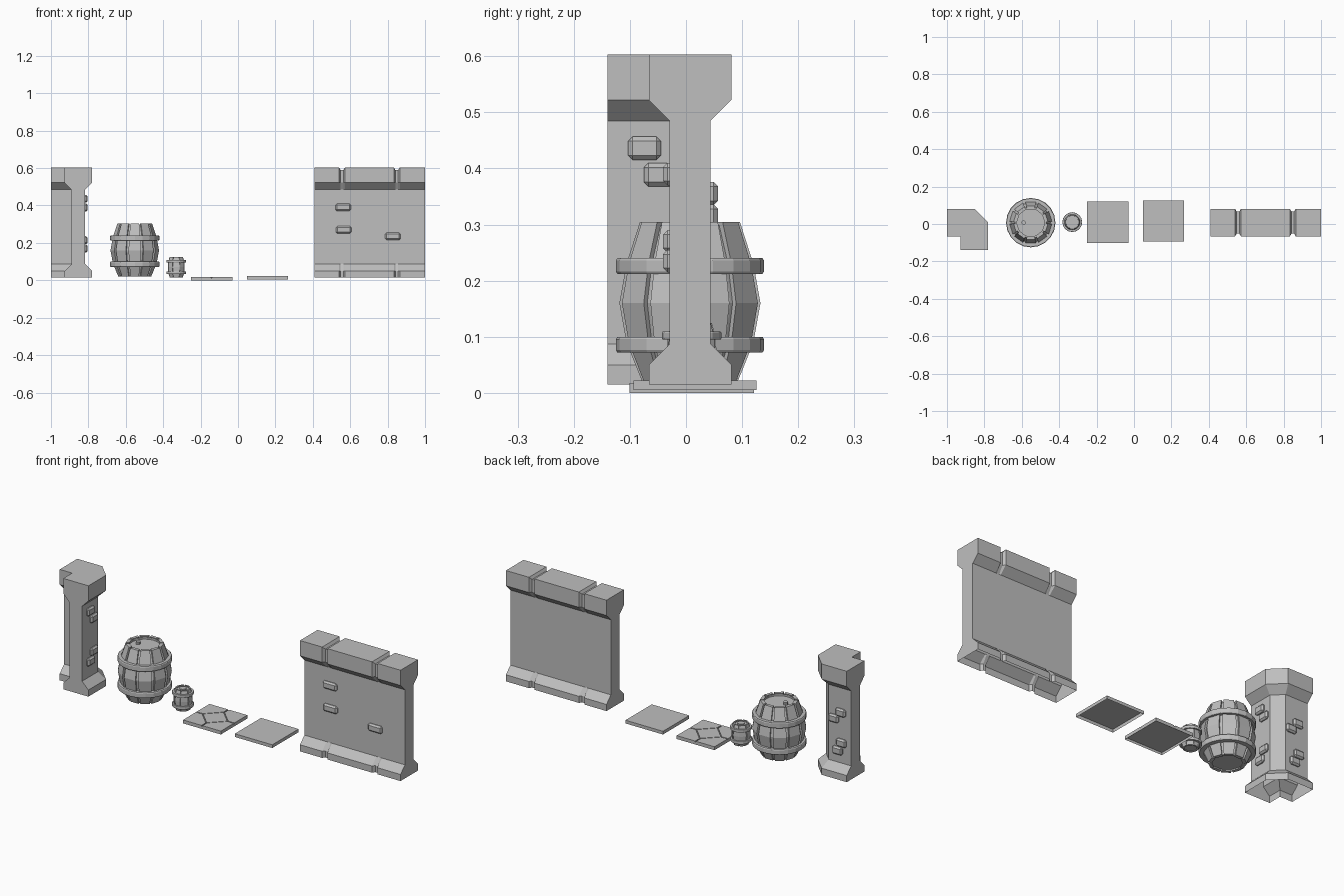
import bpy, bmesh
from math import sin, cos, radians, pi
from mathutils import Matrix, Vector

cube = bpy.data.objects.get("Cube")
if cube:
    bpy.data.objects.remove(cube, do_unlink=True)

stone = bpy.data.materials.new("plain_grey")
stone.use_nodes = True
GREY = (0.52, 0.52, 0.52, 1)
stone.diffuse_color = GREY
stone.node_tree.nodes["Principled BSDF"].inputs["Base Color"].default_value = GREY


def finish(name, bm):
    bmesh.ops.recalc_face_normals(bm, faces=bm.faces)
    mesh = bpy.data.meshes.new(name)
    bm.to_mesh(mesh)
    bm.free()
    mesh.materials.append(stone)
    obj = bpy.data.objects.new(name, mesh)
    bpy.context.collection.objects.link(obj)
    return obj


def loft(bm, rings, start=True, end=True, skip=()):
    """Skin a list of closed rings, leaving out the strips in skip."""
    loops = [[bm.verts.new(p) for p in ring] for ring in rings]
    n = len(loops[0])
    for a, b in zip(loops, loops[1:]):
        for i in range(n):
            if i not in skip:
                j = (i + 1) % n
                bm.faces.new((a[i], a[j], b[j], b[i]))
    if start:
        bm.faces.new(loops[0])
    if end:
        bm.faces.new(loops[-1])


def prism(bm, outline, z0, z1, bottom=False):
    loft(bm, [[(x, y, z) for x, y in outline] for z in (z0, z1)], start=bottom)


def circle(cx, cy, r, n, turn=0.0):
    return [(cx + r * cos(turn + 2 * pi * i / n), cy + r * sin(turn + 2 * pi * i / n))
            for i in range(n)]


def brick(name, centre, size):
    """Protruding stone with chamfered edges."""
    bm = bmesh.new()
    bmesh.ops.create_cube(bm, size=1, matrix=Matrix.Translation(centre) @ Matrix.Diagonal((*size, 1)))
    bmesh.ops.bevel(bm, geom=bm.edges[:], offset=0.008, segments=1, affect='EDGES')
    finish(name, bm)


# Shared heights of plinth, shaft and cap
FLOOR, PLINTH, SHAFT_LOW, SHAFT_HIGH, CAP, TOP = 0.015, 0.05, 0.087, 0.485, 0.522, 0.603
MID, WIDE, SLIM = 0.0075, 0.0735, 0.0365


# Straight wall: profile swept along x, pinched at the block joints
def wall_ring(x, pinch):
    half = [(WIDE - pinch, FLOOR), (WIDE - pinch, PLINTH), (SLIM, SHAFT_LOW),
            (SLIM, SHAFT_HIGH), (WIDE - pinch, CAP), (WIDE - pinch, TOP - pinch)]
    return ([(x, MID + w, z) for w, z in half] +
            [(x, MID - w, z) for w, z in reversed(half)])


sections = [wall_ring(0.41, 0)]
for joint in (0.556, 0.849):
    sections += [wall_ring(joint + dx, pinch) for dx, pinch in
                 ((-0.016, 0), (-0.007, 0.014), (0.007, 0.014), (0.016, 0))]
sections.append(wall_ring(1.0, 0))
bm = bmesh.new()
loft(bm, sections, skip=(11,))
finish("wall", bm)
for i, (x, z) in enumerate(((0.562, 0.39), (0.565, 0.27), (0.828, 0.235))):
    brick(f"wall_brick_{i}", (x, MID - SLIM, z), (0.082, 0.024, 0.04))


# Corner column: L-shaped outline with the outer corner cut
def corner_outline(inset):
    left, front = -1.0, -0.14
    back, right = 0.081 - inset, -0.78 - inset
    inner_y, inner_x = -0.066 + inset, -0.927 + inset
    cut = -0.772 - inset * 1.414
    return [(left, back), (cut - back, back), (right, cut - right), (right, front),
            (inner_x, front), (inner_x, inner_y), (left, inner_y)]


bm = bmesh.new()
loft(bm, [[(x, y, z) for x, y in corner_outline(inset)] for z, inset in
          ((FLOOR, 0), (PLINTH, 0), (SHAFT_LOW, 0.037), (SHAFT_HIGH, 0.037), (CAP, 0), (TOP, 0))],
     start=False)
finish("corner_column", bm)
for i, (y, z) in enumerate(((-0.074, 0.436), (-0.046, 0.389), (-0.045, 0.215), (-0.073, 0.17))):
    brick(f"column_side_brick_{i}", (-0.817, y, z), (0.026, 0.058, 0.042))
for i, (x, z) in enumerate(((-0.94, 0.355), (-0.9, 0.315), (-0.945, 0.195), (-0.922, 0.15))):
    brick(f"column_back_brick_{i}", (x, 0.044, z), (0.058, 0.026, 0.042))


# Barrels: inner core, separate staves, hoops and a bung
def barrel(name, cx, cy, profile, staves, depth, hoops, hoop_r, hoop_h, bung):
    low, high = profile[0][0], profile[-1][0]
    rim = profile[-1][1] - 2 * depth
    turn = -pi / 2
    core = [(low + depth, rim)]
    core += [(z, r - depth) for z, r in profile[:-1]]
    core += [(high - depth * 0.7, profile[-1][1] - depth), (high - depth * 0.7, rim),
             (high - depth * 1.6, rim)]
    bm = bmesh.new()
    loft(bm, [[(x, y, z) for x, y in circle(cx, cy, r, staves * 2, turn)] for z, r in core])
    finish(name + "_core", bm)

    bm = bmesh.new()
    half = pi / staves * 0.82
    for k in range(staves):
        a = turn + 2 * pi * k / staves
        loft(bm, [[(cx + (r - d) * cos(a + s * half), cy + (r - d) * sin(a + s * half), z)
                   for s, d in ((-1, 0), (1, 0), (1, 2 * depth), (-1, 2 * depth))]
                  for z, r in profile])
    finish(name + "_staves", bm)

    bm = bmesh.new()
    for z in hoops:
        rings = [(hoop_r - 3 * depth, z - hoop_h), (hoop_r - depth * 0.3, z - hoop_h),
                 (hoop_r, z - hoop_h * 0.7), (hoop_r, z + hoop_h * 0.7),
                 (hoop_r - depth * 0.3, z + hoop_h), (hoop_r - 3 * depth, z + hoop_h)]
        loft(bm, [[(x, y, h) for x, y in circle(cx, cy, r, staves * 2, turn)] for r, h in rings],
             start=False, end=False)
    finish(name + "_hoops", bm)

    bm = bmesh.new()
    dx, r = bung
    prism(bm, circle(cx + dx, cy, r, 8, pi / 8), high - depth * 2, high)
    finish(name + "_bung", bm)


barrel("barrel", -0.552, 0.007,
       [(0.02, 0.088), (0.09, 0.117), (0.16, 0.13), (0.23, 0.117), (0.305, 0.092)],
       10, 0.009, (0.086, 0.226), 0.132, 0.014, (-0.038, 0.012))
barrel("keg", -0.33, 0.01,
       [(0.015, 0.037), (0.04, 0.045), (0.07, 0.047), (0.1, 0.045), (0.125, 0.038)],
       8, 0.004, (0.04, 0.102), 0.053, 0.007, (0, 0.018))


# Floor tiles, open underneath
def square(cx, cy, h):
    return [(cx - h, cy - h), (cx + h, cy - h), (cx + h, cy + h), (cx - h, cy + h)]


bm = bmesh.new()
prism(bm, square(0.157, 0.016, 0.11), 0.005, 0.022)
finish("plain_tile", bm)

bm = bmesh.new()
cx, cy, h, d, gap = -0.141, 0.01, 0.111, 0.074, 0.003
prism(bm, square(cx, cy, h), 0, 0.013)
prism(bm, circle(cx, cy, d - gap, 4), 0.013, 0.018)
corner = [(d, gap), (h, gap), (h, h), (gap, h), (gap, d)]
for k in range(4):
    turn = Matrix.Rotation(radians(90 * k), 2)
    spots = [turn @ Vector(p) for p in corner]
    prism(bm, [(cx + p.x, cy + p.y) for p in spots], 0.013, 0.018)
finish("patterned_tile", bm)
